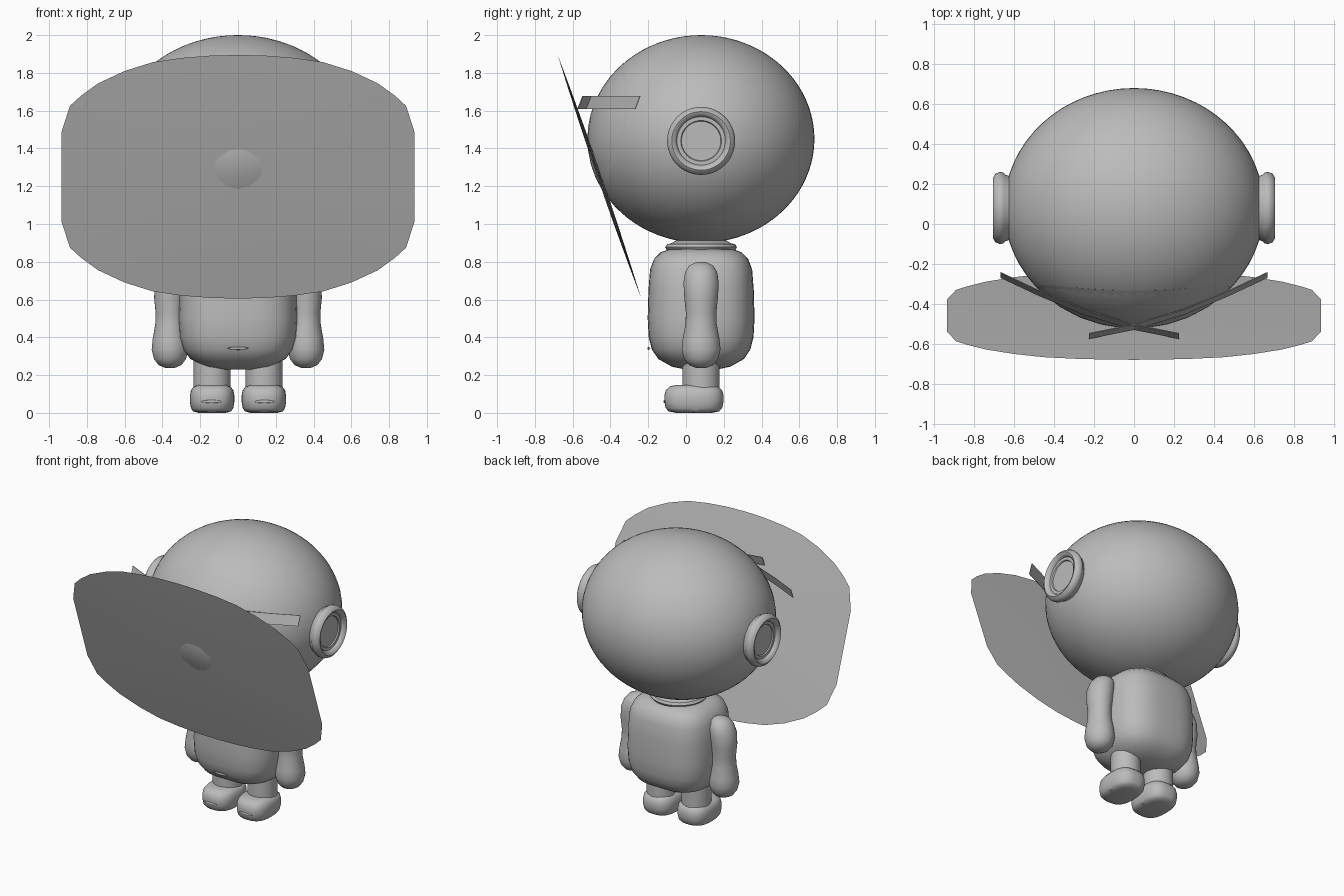
import bpy, bmesh, math
from mathutils import Vector, Matrix

cube = bpy.data.objects.get("Cube")
if cube:
    bpy.data.objects.remove(cube)

grey = bpy.data.materials.new("plain_grey")
grey.use_nodes = True
colour = (0.5, 0.5, 0.5, 1)
grey.diffuse_color = colour
grey.node_tree.nodes["Principled BSDF"].inputs["Base Color"].default_value = colour
CY = 0.08  # depth of the figure's axis


def finish(name, bm, angle=40):
    bmesh.ops.recalc_face_normals(bm, faces=bm.faces)
    mesh = bpy.data.meshes.new(name)
    bm.to_mesh(mesh)
    bm.free()
    mesh.materials.append(grey)
    obj = bpy.data.objects.new(name, mesh)
    bpy.context.collection.objects.link(obj)
    bpy.ops.object.select_all(action='DESELECT')
    obj.select_set(True)
    bpy.context.view_layer.objects.active = obj
    bpy.ops.object.shade_smooth_by_angle(angle=math.radians(angle))
    return obj


def skin(name, loops, matrix=None, angle=40):
    """Bridge matching loops of points and cap both ends."""
    bm = bmesh.new()
    rows = [[bm.verts.new(p) for p in loop] for loop in loops]
    n = len(rows[0])
    for a, b in zip(rows, rows[1:]):
        for i in range(n):
            j = (i + 1) % n
            bm.faces.new((a[i], a[j], b[j], b[i]))
    bm.faces.new(rows[0])
    bm.faces.new(rows[-1])
    if matrix:
        bm.transform(matrix)
    return finish(name, bm, angle)


def ring(z, rx, ry, power=2, n=48):
    pts = []
    for i in range(n):
        t = math.tau * i / n
        c, s = math.cos(t), math.sin(t)
        pts.append(Vector((rx * math.copysign(abs(c) ** (2 / power), c),
                           ry * math.copysign(abs(s) ** (2 / power), s), z)))
    return pts


def lathe(name, profile, matrix, rx=1, ry=1, power=2):
    """Profile of (size, height) pairs swept round a rounded section."""
    return skin(name, [ring(z, r * rx, r * ry, power) for r, z in profile], matrix)


def ellipsoid(name, centre, radii):
    bm = bmesh.new()
    bmesh.ops.create_uvsphere(bm, u_segments=64, v_segments=40, radius=1)
    bm.transform(Matrix.Translation(centre) @ Matrix.Diagonal((*radii, 1)))
    return finish(name, bm)


# Head, with a thin oval face lying on its front
head_centre, head_size = Vector((0, CY, 1.45)), Vector((0.65, 0.6, 0.55))
ellipsoid("head", head_centre, head_size)
face_loops = []
for s in (1, 0.8, 0.6, 0.4, 0.2, 0.02):
    loop = []
    for p in ring(0, 0.48 * s, 0.335 * s):
        z = p.y + 0.065
        depth = math.sqrt(1 - (p.x / 0.65) ** 2 - (z / 0.55) ** 2)
        loop.append(head_centre + Vector((p.x, -0.6 * depth - 0.002, z)))
    face_loops.append(loop)
skin("face_panel", face_loops)

# Neck ring and torso
axis = Matrix.Translation((0, CY, 0))
lathe("neck_ring", [(0.16, 0.85), (0.18, 0.86), (0.19, 0.877), (0.18, 0.893), (0.16, 0.897),
                    (0.12, 0.92)], axis)
lathe("torso", [(0.3, 0.23), (0.55, 0.245), (0.8, 0.285), (0.92, 0.335), (0.98, 0.4),
                (1, 0.5), (0.985, 0.65), (0.955, 0.76), (0.88, 0.815), (0.76, 0.85),
                (0.6, 0.866), (0.3, 0.87)], axis, 0.315, 0.283, 2.9)


def flat_ring(name, x, y, z):
    bm = bmesh.new()
    bmesh.ops.create_uvsphere(bm, u_segments=24, v_segments=10, radius=1)
    bm.transform(Matrix.Translation((x, y, z)) @ Matrix.Diagonal((0.055, 0.006, 0.008, 1)))
    finish(name, bm)


flat_ring("belly_mark", 0, -0.198, 0.342)

arm = [(0.025, 0.238), (0.06, 0.253), (0.085, 0.285), (0.097, 0.335), (0.092, 0.39),
       (0.078, 0.47), (0.076, 0.53), (0.084, 0.61), (0.088, 0.69), (0.08, 0.745),
       (0.06, 0.78), (0.025, 0.798)]
foot = [(0.6, 0), (0.85, 0.008), (0.95, 0.025), (1, 0.06), (1, 0.09), (0.95, 0.12),
        (0.82, 0.14), (0.6, 0.148)]
ear = [(0.15, -0.05), (0.165, 0), (0.178, 0.015), (0.18, 0.032), (0.172, 0.052), (0.155, 0.064),
       (0.14, 0.058), (0.13, 0.044), (0.128, 0.036), (0.108, 0.036), (0.104, 0.028), (0.02, 0.028)]

for side, word in ((1, "left"), (-1, "right")):
    # Limbs
    loops = []
    for r, z in arm:
        lean = -0.25 * max(0, z - 0.66)
        loops.append([p + Vector((side * (0.36 + lean), CY, 0)) for p in ring(z, r, r * 1.06)])
    skin(word + "_arm", loops)
    lathe(word + "_leg", [(0.098, 0.1), (0.098, 0.32)], Matrix.Translation((side * 0.138, CY, 0)))
    lathe(word + "_foot", foot, Matrix.Translation((side * 0.137, 0.042, 0)), 0.118, 0.157, 2.7)
    flat_ring(word + "_foot_mark", side * 0.14, -0.113, 0.06)

    # Ear ring with recessed disc
    lathe(word + "_ear", ear, Matrix.Translation((side * 0.64, CY, 1.44))
          @ Matrix.Rotation(side * math.pi / 2, 4, 'Y'))

    # Slanted brow strip that crosses its twin at the middle
    loops = []
    for x, y in ((0.667, -0.255), (0.48, -0.343), (0.25, -0.44), (0, -0.515), (-0.225, -0.56)):
        loops.append([Vector((side * x, y + dy, z)) for dy, z in
                      ((-0.015, 1.61), (-0.011, 1.61), (0.015, 1.678), (0.011, 1.678))])
    skin(word + "_brow_strip", loops, angle=30)

# Wide leaning shield, a thin lens in section
quarter = [(0, 0.645), (0.15, 0.641), (0.3, 0.629), (0.45, 0.607), (0.6, 0.56), (0.74, 0.495),
           (0.83, 0.43), (0.89, 0.375), (0.935, 0.235)]
upper = [(-x, z) for x, z in reversed(quarter[1:])] + quarter
outline = upper + [(x, -z) for x, z in reversed(upper)]
loops = []
for s, front in ((0.02, -1), (0.4, -1), (0.75, -1), (1, 0), (0.75, 1), (0.4, 1), (0.02, 1)):
    bulge = front * 0.012 * (1 - s * s)
    loops.append([Vector((x * s, -0.458 - 0.343 * z * s + bulge, 1.25 + z * s)) for x, z in outline])
skin("shield", loops, angle=30)
